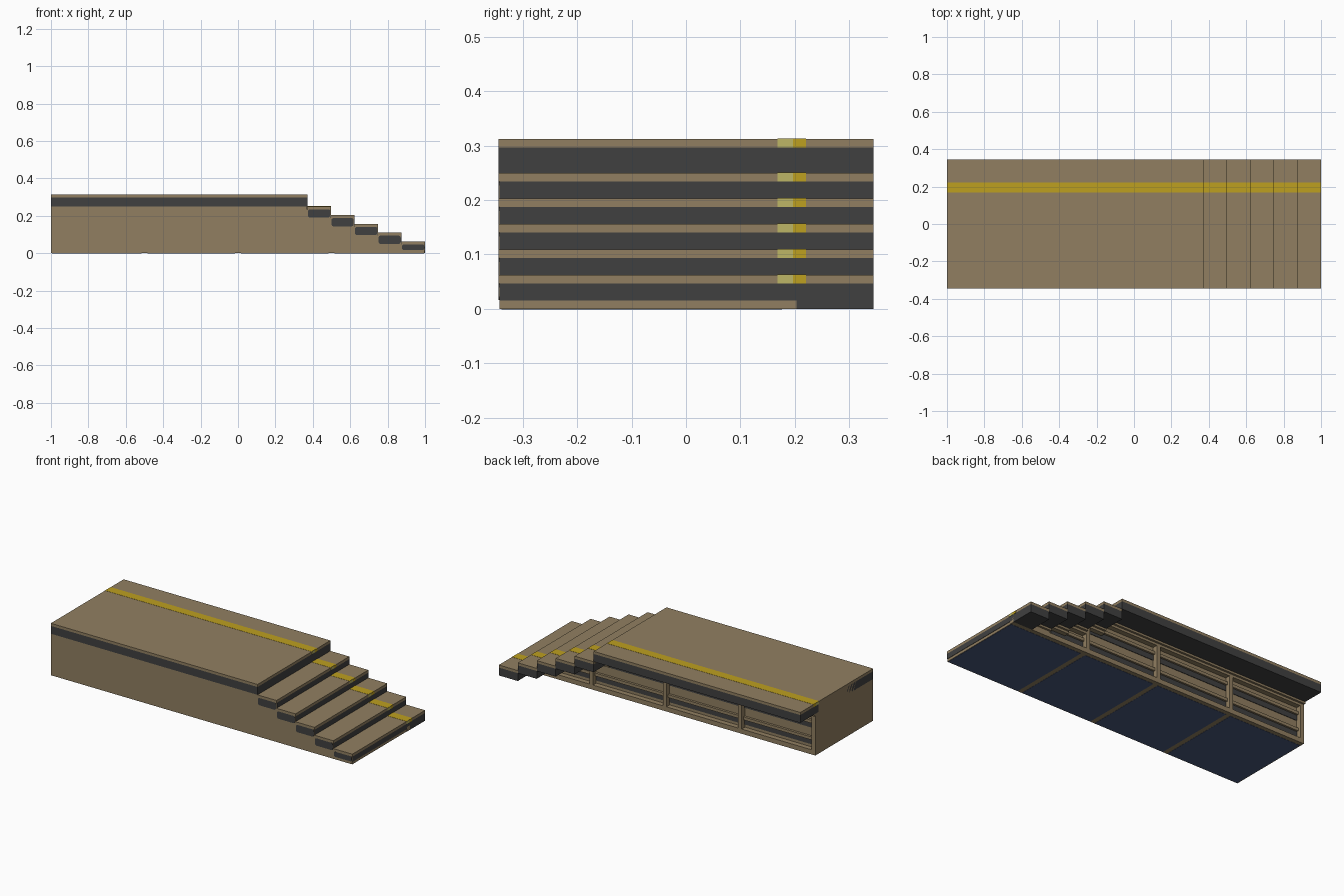
import bpy, bmesh, math

cube = bpy.data.objects.get("Cube")
if cube:
    bpy.data.objects.remove(cube, do_unlink=True)


def material(name, rgb):
    lin = [((c / 255 + 0.055) / 1.055) ** 2.4 for c in rgb] + [1.0]
    m = bpy.data.materials.new(name)
    m.diffuse_color = lin
    m.use_nodes = True
    bsdf = m.node_tree.nodes["Principled BSDF"]
    bsdf.inputs["Base Color"].default_value = lin
    bsdf.inputs["Roughness"].default_value = 0.9
    return m


TAN = material("tan concrete", (145, 127, 97))
DARK = material("dark grey edging", (64, 64, 64))
AMBER = material("amber safety line", (190, 160, 32))
PALE = material("pale yellow", (190, 182, 102))
SLATE = material("slate blue base", (72, 88, 124))


def finish(name, bm, mat):
    bmesh.ops.recalc_face_normals(bm, faces=bm.faces[:])
    me = bpy.data.meshes.new(name)
    bm.to_mesh(me)
    bm.free()
    me.materials.append(mat)
    ob = bpy.data.objects.new(name, me)
    bpy.context.collection.objects.link(ob)
    return ob


def box(name, x, y, z, mat):
    """Axis-aligned box from three (low, high) ranges."""
    bm = bmesh.new()
    bmesh.ops.create_cube(bm, size=1)
    for v in bm.verts:
        for i, (lo, hi) in enumerate((x, y, z)):
            v.co[i] = lo if v.co[i] < 0 else hi
    return finish(name, bm, mat)


def extrude_xz(name, outline, y0, y1, mat):
    """Solid from an x-z outline, pushed from y0 to y1."""
    bm = bmesh.new()
    face = bm.faces.new([bm.verts.new((x, y0, z)) for x, z in outline])
    ext = bmesh.ops.extrude_face_region(bm, geom=[face])
    for v in ext["geom"]:
        if isinstance(v, bmesh.types.BMVert):
            v.co.y = y1
    return finish(name, bm, mat)


def rounded(x0, x1, z0, z1, r, n=4):
    """Outline of a rectangle with rounded corners."""
    pts = []
    corners = ((x1 - r, z1 - r), (x0 + r, z1 - r), (x0 + r, z0 + r), (x1 - r, z0 + r))
    for q, (cx, cz) in enumerate(corners):
        for k in range(n + 1):
            a = math.pi / 2 * (q + k / n)
            pts.append((cx + r * math.cos(a), cz + r * math.sin(a)))
    return pts


FRONT, BACK, WALL, RECESS = -0.345, 0.345, 0.203, 0.172
SLAB, TREAD = 0.0625, 0.0156
EDGE, RUN, RISE = 0.371, 0.1258, 0.0469

# Slabs as (name, x low, x high, top): the deck, then five steps
slabs = [("deck", -1.0, EDGE, 0.3125)]
for i in range(5):
    slabs.append((f"step_{i + 1}", EDGE + RUN * i, EDGE + RUN * (i + 1), 0.25 - RISE * i))

# Stepped solid core
outline = [(-1, 0)]
outline += [(-1, 0.3125 - TREAD)]
for name, x0, x1, top in slabs:
    outline += [(x1 - 0.002, top - TREAD)]
    nxt = top - (SLAB if name == "deck" else RISE)
    outline += [(x1 - 0.002, max(nxt - TREAD, 0))]
extrude_xz("platform_body", outline, FRONT + 0.002, RECESS, TAN)

for name, x0, x1, top in slabs:
    low, under = top - SLAB, top - TREAD
    last = name == "step_5"
    # Tread and dark edging, overhanging at the back
    box(name + "_tread", (x0, x1), (FRONT, BACK), (under, top), TAN)
    box(name + "_edging", (x0, x1), (FRONT + 0.003, BACK), (low + (TREAD if last else 0), under), DARK)
    if last:
        box(name + "_overhang", (x0, x1), (WALL, BACK), (low, under), DARK)
    # Dark plate on the front wall
    if name == "deck":
        box("deck_front_plate", (x0, x1), (FRONT, FRONT + 0.004), (low, under), DARK)
    else:
        extrude_xz(name + "_front_plate",
                   rounded(x0 + 0.003, x1 - 0.004, low + (0.016 if last else 0.003), under, 0.011),
                   FRONT, FRONT + 0.004, DARK)
    # Safety line on the tread and its edges
    box(name + "_line", (x0, x1), (0.168, 0.221), (top - 0.001, top + 0.001), AMBER)
    ends = [x1] + ([x0] if name == "deck" else [])
    for k, x in enumerate(ends):
        box(f"{name}_line_end_pale_{k}", (x - 0.001, x + 0.001), (0.168, 0.197), (under, top), PALE)
        box(f"{name}_line_end_{k}", (x - 0.001, x + 0.001), (0.197, 0.221), (under, top), AMBER)
    # Two-stage ledge below the overhang
    if low > 0.03:
        box(name + "_ledge_upper", (x0, x1), (RECESS, WALL + 0.012), (low - 0.012, low), TAN)
        box(name + "_ledge_lower", (x0, x1), (RECESS, WALL), (low - 0.026, low - 0.012), TAN)

# Back wall: base rail, posts, rails and dark slots
box("base_rail", (-1, 1), (RECESS, WALL), (0, 0.028), TAN)
for i, x in enumerate((-0.988, -0.5, 0.0, 0.487)):
    height = 0.1875 if i == 3 else 0.25
    box(f"back_post_{i + 1}", (x - 0.012, x + 0.012), (RECESS, WALL), (0, height), TAN)
for name, z, end in (("lower", 0.045, 0.72), ("upper", 0.145, 0.487)):
    box(f"back_slot_{name}", (-0.99, end), (RECESS, RECESS + 0.003), (z, z + 0.032), DARK)
    box(f"back_rail_{name}", (-0.99, end - 0.02), (RECESS, RECESS + 0.014), (z + 0.032, z + 0.05), TAN)

# Underside panels, one per bay
for i in range(4):
    x = -1 + 0.5 * i
    box(f"base_panel_{i + 1}", (x + (0.015 if i else 0.005), x + (0.485 if i < 3 else 0.495)),
        (FRONT + 0.006, RECESS + 0.005), (-0.001, 0.002), SLATE)
